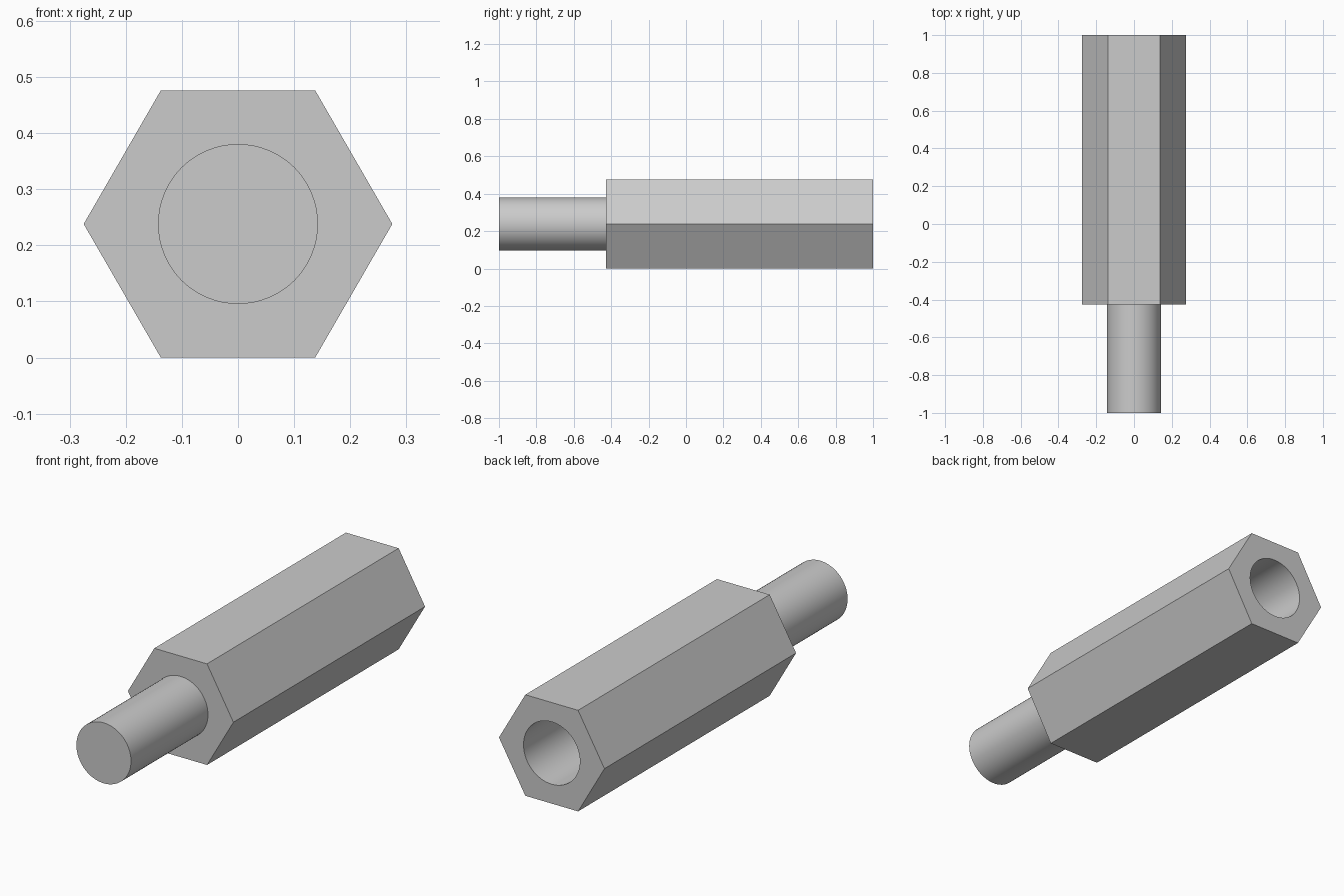
import bpy
import bmesh
from math import cos, sin, tau

cube = bpy.data.objects.get("Cube")
if cube:
    bpy.data.objects.remove(cube, do_unlink=True)

AXIS_Z = 0.238
HEX_RADIUS = 0.275
STUD_RADIUS = 0.1425
BORE_RADIUS = 0.147
SHOULDER_Y = -0.427
BORE_END_Y = 0.1
SIDES = 64

metal = bpy.data.materials.new("light_grey_metal")
metal.use_nodes = True
grey = (0.6, 0.6, 0.6, 1)
metal.diffuse_color = grey
metal.node_tree.nodes["Principled BSDF"].inputs["Base Color"].default_value = grey


def ring(bm, radius, y, count):
    """Closed ring of vertices around the long axis."""
    angles = [tau * i / count for i in range(count)]
    return [bm.verts.new((radius * cos(a), y, AXIS_Z + radius * sin(a))) for a in angles]


def wall(bm, start, end, smooth):
    """Side faces between two matching rings."""
    for i in range(len(start)):
        j = (i + 1) % len(start)
        face = bm.faces.new((start[i], start[j], end[j], end[i]))
        face.smooth = smooth


def finish(bm, name):
    bmesh.ops.recalc_face_normals(bm, faces=bm.faces)
    mesh = bpy.data.meshes.new(name)
    bm.to_mesh(mesh)
    bm.free()
    mesh.materials.append(metal)
    bpy.context.collection.objects.link(bpy.data.objects.new(name, mesh))


# Hexagonal body with a blind bore in the back end
bm = bmesh.new()
hex_front = ring(bm, HEX_RADIUS, SHOULDER_Y, 6)
hex_back = ring(bm, HEX_RADIUS, 1, 6)
bore_mouth = ring(bm, BORE_RADIUS, 1, SIDES)
bore_floor = ring(bm, BORE_RADIUS, BORE_END_Y, SIDES)
wall(bm, hex_front, hex_back, False)
wall(bm, bore_mouth, bore_floor, True)
bm.faces.new(hex_front)
bm.faces.new(bore_floor)
# Back face around the bore mouth
rim = [e for e in bm.edges if all(abs(v.co.y - 1) < 1e-5 for v in e.verts)]
bmesh.ops.triangle_fill(bm, edges=rim, use_beauty=True, normal=(0, 1, 0))
finish(bm, "hex_body")

# Round stud on the front end
bm = bmesh.new()
tip = ring(bm, STUD_RADIUS, -1, SIDES)
root = ring(bm, STUD_RADIUS, SHOULDER_Y, SIDES)
wall(bm, tip, root, True)
bm.faces.new(tip)
finish(bm, "front_stud")
# Open root: make sure the stud faces outward
stud = bpy.data.objects["front_stud"].data
if any(p.normal.y > 0.9 for p in stud.polygons):
    stud.flip_normals()
